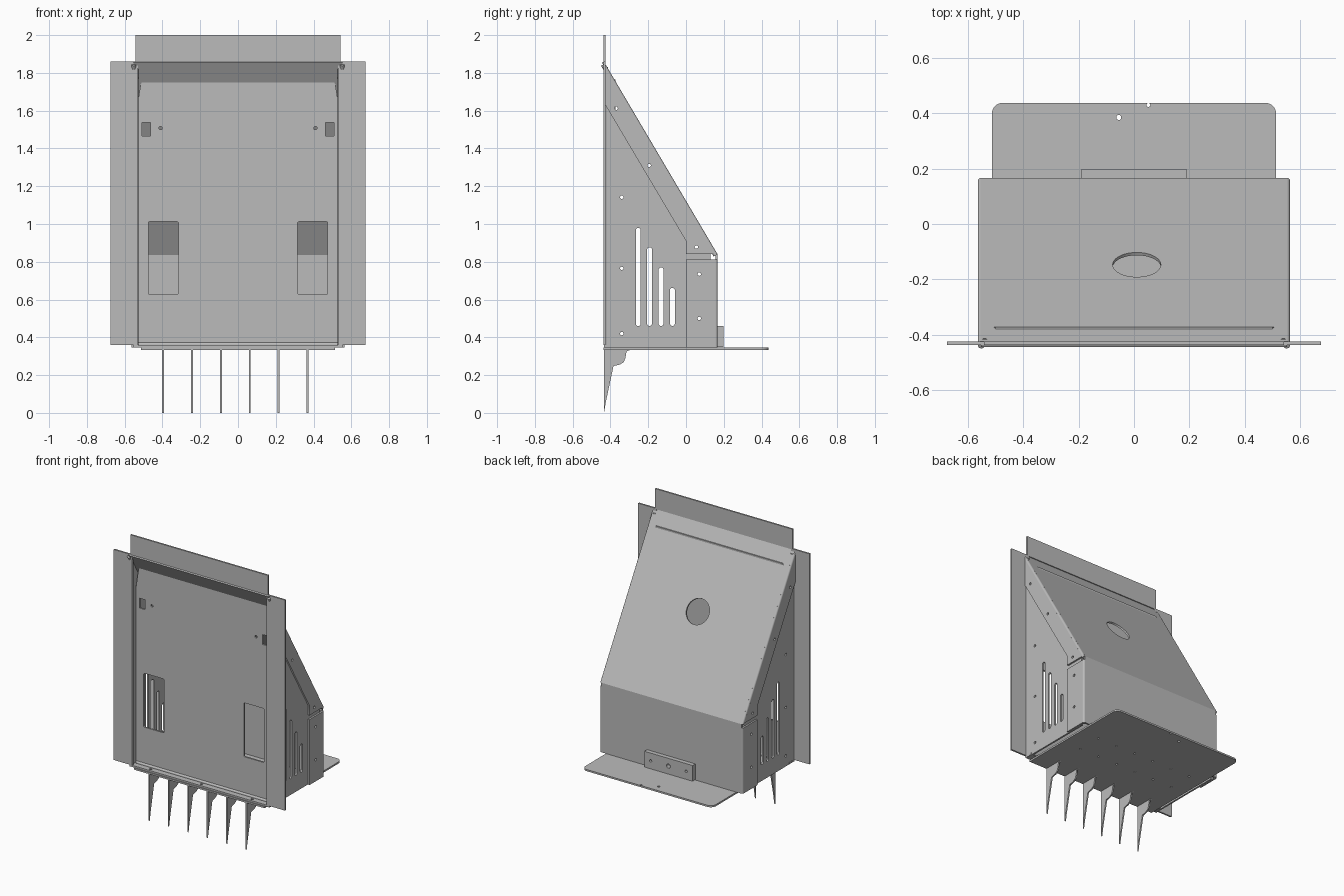
import bpy, bmesh
from math import cos, sin, pi, radians
from mathutils import Matrix, Vector

if "Cube" in bpy.data.objects:
    bpy.data.objects.remove(bpy.data.objects["Cube"])

steel = bpy.data.materials.new("grey_steel")
GREY = (0.5, 0.5, 0.5, 1)
steel.diffuse_color = GREY
steel.use_nodes = True
steel.node_tree.nodes["Principled BSDF"].inputs["Base Color"].default_value = GREY

X, Y, Z = Vector((1, 0, 0)), Vector((0, 1, 0)), Vector((0, 0, 1))
T = 0.012                      # sheet thickness
ROOF_TOP, ROOF_LOW = Vector((0, -0.435, 1.86)), Vector((0, 0.167, 0.84))
SLOPE = (ROOF_TOP - ROOF_LOW).normalized()
INWARD = X.cross(SLOPE)


def rounded(x0, y0, x1, y1, r=(0, 0, 0, 0), steps=6):
    """Rectangle outline; radii run from lower left, counter-clockwise."""
    pts = []
    corners = ((x0, y0, 1, 1), (x1, y0, -1, 1), (x1, y1, -1, -1), (x0, y1, 1, -1))
    for k, (x, y, sx, sy) in enumerate(corners):
        if not r[k]:
            pts.append((x, y))
            continue
        for i in range(steps + 1):
            a = pi + k * pi / 2 + i * pi / 2 / steps
            pts.append((x + sx * r[k] + r[k] * cos(a), y + sy * r[k] + r[k] * sin(a)))
    return pts


def circle(x, y, r=0.009, n=16):
    return [(x + r * cos(2 * pi * i / n), y + r * sin(2 * pi * i / n)) for i in range(n)]


def finish(name, mesh):
    bm = bmesh.new()
    bm.from_mesh(mesh)
    bmesh.ops.remove_doubles(bm, verts=bm.verts, dist=0.0001)
    bmesh.ops.recalc_face_normals(bm, faces=bm.faces)
    bm.to_mesh(mesh)
    bm.free()
    mesh.materials.clear()
    mesh.materials.append(steel)
    mesh.shade_smooth()
    mesh.set_sharp_from_angle(angle=radians(35))
    obj = bpy.data.objects.new(name, mesh)
    bpy.context.collection.objects.link(obj)
    return obj


def plate(name, u, v, origin, outline, holes=(), thick=T):
    """Flat sheet in the plane u, v, centred on origin, with holes."""
    curve = bpy.data.curves.new(name + "_outline", "CURVE")
    curve.dimensions, curve.fill_mode, curve.extrude = "2D", "BOTH", thick / 2
    for loop in (outline, *holes):
        s = curve.splines.new("POLY")
        s.points.add(len(loop) - 1)
        for p, (a, b) in zip(s.points, loop):
            p.co = (a, b, 0, 1)
        s.use_cyclic_u = True
    tmp = bpy.data.objects.new(name + "_tmp", curve)
    bpy.context.collection.objects.link(tmp)
    dg = bpy.context.evaluated_depsgraph_get()
    mesh = bpy.data.meshes.new_from_object(tmp.evaluated_get(dg))
    bpy.data.objects.remove(tmp)
    bpy.data.curves.remove(curve)
    mesh.name = name
    m = Matrix((u, v, u.cross(v))).transposed().to_4x4()
    m.translation = origin
    mesh.transform(m)
    return finish(name, mesh)


def bend(name, a, b, r=T):
    """Rounded fold along the line from a to b."""
    a, b = Vector(a), Vector(b)
    bm = bmesh.new()
    bmesh.ops.create_cone(bm, cap_ends=True, segments=20, radius1=r, radius2=r, depth=(b - a).length)
    m = Z.rotation_difference(b - a).to_matrix().to_4x4()
    m.translation = (a + b) / 2
    bm.transform(m)
    mesh = bpy.data.meshes.new(name)
    bm.to_mesh(mesh)
    bm.free()
    return finish(name, mesh)


# Sloping roof with round opening
length = (ROOF_TOP - ROOF_LOW).length
hole_v = (ROOF_LOW.y + 0.147) / -SLOPE.y
plate("roof", X, SLOPE, ROOF_LOW + INWARD * T / 2, rounded(-0.553, 0, 0.553, length),
      [circle(0.01, hole_v, 0.087, 48)])
plate("roof_top_flange", X, Z, Vector((0, -0.431, 0)), rounded(-0.543, 1.855, 0.543, 2.0))

# Front panel with two windows, latch slots and pin holes, and its lower lip
windows = []
for s in (-1, 1):
    windows.append(rounded(s * 0.395 - 0.08, 0.628, s * 0.395 + 0.08, 1.012, (0.008,) * 4))
    windows.append(rounded(s * 0.486 - 0.022, 1.467, s * 0.486 + 0.022, 1.537))
    windows.append(circle(s * 0.41, 1.508))
panel = [(-0.536, 0.35), (0.536, 0.35), (0.536, 1.6), (0.522, 1.7), (0.515, 1.74), (0.5, 1.765),
         (-0.5, 1.765), (-0.515, 1.74), (-0.522, 1.7), (-0.536, 1.6)]
plate("front_panel", X, Z, Vector((0, -0.378, 0)), panel, windows)
plate("front_lip", X, Y, Vector((0, 0, 0.353)), rounded(-0.552, -0.434, 0.552, -0.375),
      [circle(x, -0.41) for x in (-0.4, 0, 0.4)])
bend("front_lip_fold", (-0.53, -0.382, 0.361), (0.53, -0.382, 0.361))

# Side walls, flanges and the overlapping flaps of roof and back
slots = [rounded(y - 0.013, 0.46, y + 0.013, top, (0.0129,) * 4)
         for y, top in ((-0.253, 0.98), (-0.193, 0.877), (-0.132, 0.77), (-0.072, 0.662))]
wall_holes = [circle(-0.34, z) for z in (0.42, 0.765, 1.142)]
roof_holes = [(-0.37, 1.613), (-0.195, 1.31), (0.055, 0.878)]
back_holes = [(0.07, 0.735), (0.07, 0.5)]
wall = [(-0.43, 0.345), (0.13, 0.345), (0.13, 0.875), (-0.43, 1.825)]
flap = [(-0.43, 1.828), (-0.427, 1.63), (0, 0.91), (0, 0.842), (0.151, 0.842)]
for side, s in (("right", -1), ("left", 1)):
    plate(side + "_wall", Y, Z, X * s * 0.544, wall,
          slots + wall_holes + [circle(*h) for h in roof_holes + back_holes])
    plate(side + "_roof_flap", Y, Z, X * s * 0.558, flap, [circle(*h) for h in roof_holes])
    plate(side + "_back_flap", Y, Z, X * s * 0.558, rounded(0, 0.345, 0.155, 0.812),
          [circle(*h) for h in back_holes])
    x0, x1 = sorted((s * 0.53, s * 0.675))
    plate(side + "_flange", X, Z, Vector((0, -0.431, 0)), rounded(x0, 0.36, x1, 1.86))
    edge = X * s * 0.552 + INWARD * T
    bend(side + "_roof_fold", ROOF_LOW + edge, ROOF_TOP + edge - SLOPE * 0.012)
    bend(side + "_back_fold", (s * 0.552, 0.155, 0.345), (s * 0.552, 0.155, 0.812))
    bend(side + "_flange_fold", (s * 0.54, -0.425, 0.36), (s * 0.54, -0.425, 1.83))

# Back wall and the mounting block on it
plate("back_wall", X, Z, Vector((0, 0.161, 0)), rounded(-0.553, 0.345, 0.553, 0.84))
plate("mounting_block", X, Z, Vector((0, 0.182, 0)), rounded(-0.19, 0.348, 0.19, 0.46),
      [circle(-0.14, 0.405), circle(0, 0.405, 0.015), circle(0.14, 0.405)], 0.032)

# Base plate with rounded rear corners and screw holes
spike_x = [-0.397 + 0.153 * i for i in range(6)]
screws = [circle(x, y, 0.007) for x in spike_x for y in (-0.31, -0.1, 0.08)]
plate("base_plate", X, Y, Vector((0, 0, 0.339)), rounded(-0.514, -0.436, 0.514, 0.438, (0, 0, 0.04, 0.04)),
      [circle(-0.055, 0.385), circle(0.052, 0.43, 0.007)] + screws)

# Row of pointed spikes below the front edge
spike = [(-0.434, 0), (-0.424, 0.06), (-0.384, 0.248), (-0.35, 0.256), (-0.33, 0.268),
         (-0.321, 0.29), (-0.315, 0.325), (-0.293, 0.335), (-0.434, 0.335)]
for i, x in enumerate(spike_x):
    plate(f"spike_{i + 1}", Y, Z, X * x, spike, thick=0.01)
